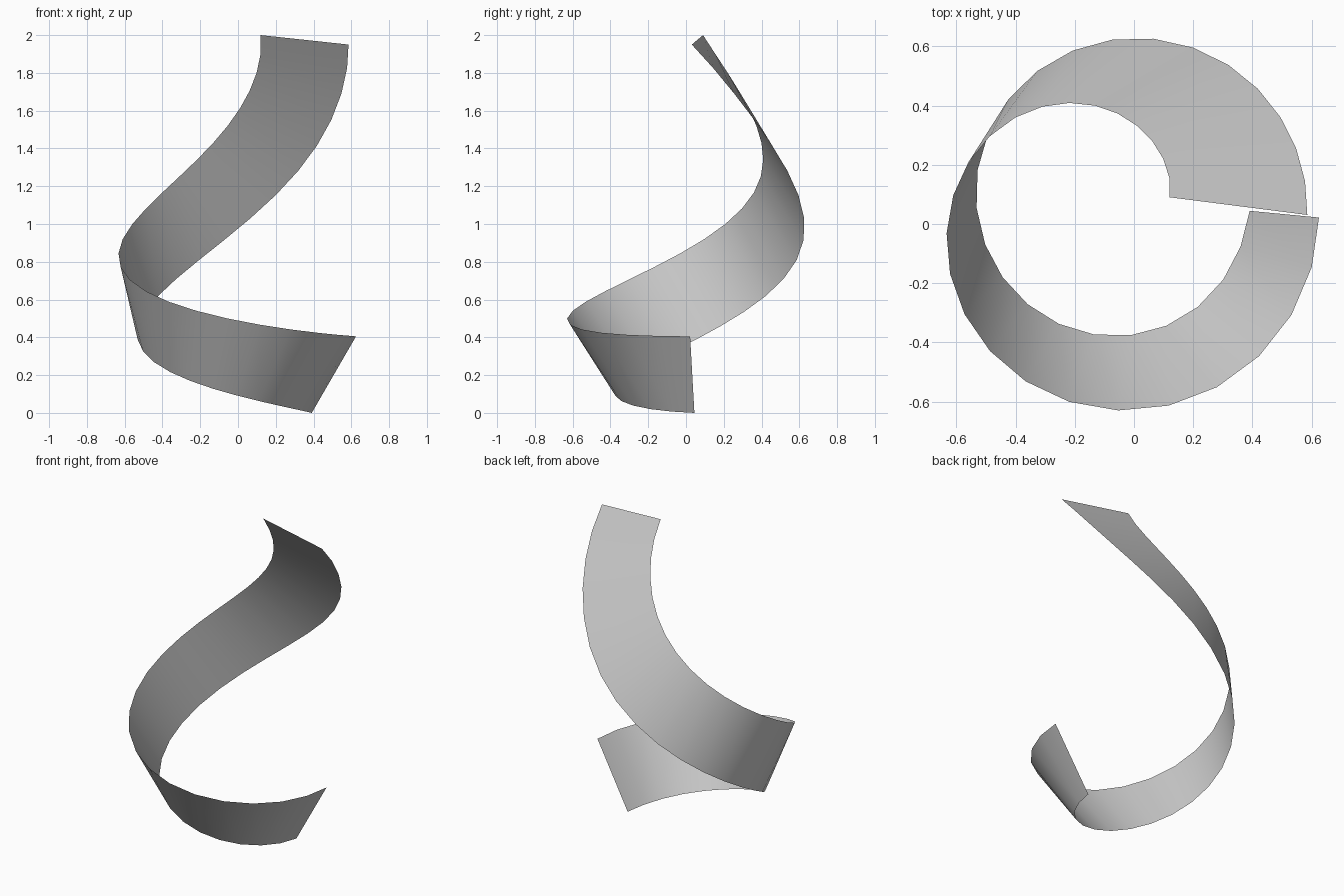
import bpy, bmesh
from math import radians, sin, cos

cube = bpy.data.objects.get("Cube")
if cube:
    bpy.data.objects.remove(cube)

SEGMENTS = 25
STATIONS = (0, 2, 7, 13, 18, 23, 25)

# Each rim of the ribbon: radius, angle in degrees, height at the stations
UPPER_RIM = ((.625, .614, .639, .618, .463, .242, .15),
             (2, -30, -110, -189, -242, -294, -323),
             (.405, .413, .54, .92, 1.34, 1.8, 2))
LOWER_RIM = ((.393, .355, .422, .58, .629, .604, .586),
             (6.5, -32, -127, -212, -276, -335, -357),
             (0, .02, .17, .535, 1.03, 1.69, 1.95))


def smooth_value(keys, t):
    """Polynomial passing through the keys at the stations."""
    total = 0
    for a, key in zip(STATIONS, keys):
        weight = key
        for b in STATIONS:
            if b != a:
                weight *= (t - b) / (a - b)
        total += weight
    return total


def rim_point(rim, t):
    radius, angle, height = (smooth_value(keys, t) for keys in rim)
    angle = radians(angle)
    return radius * cos(angle), radius * sin(angle), height


# Plain grey ribbon colour
grey = bpy.data.materials.new("plain grey")
grey.use_nodes = True
colour = (.6, .6, .6, 1)
grey.diffuse_color = colour
grey.node_tree.nodes["Principled BSDF"].inputs["Base Color"].default_value = colour

# Twisting ribbon: a strip of quads between the two rims
bm = bmesh.new()
rows = [[bm.verts.new(rim_point(rim, i)) for rim in (LOWER_RIM, UPPER_RIM)]
        for i in range(SEGMENTS + 1)]
for (low, high), (next_low, next_high) in zip(rows, rows[1:]):
    face = bm.faces.new((low, high, next_high, next_low))
    face.smooth = True
mesh = bpy.data.meshes.new("spiral_ribbon")
bm.to_mesh(mesh)
bm.free()
mesh.materials.append(grey)
ribbon = bpy.data.objects.new("spiral_ribbon", mesh)
bpy.context.collection.objects.link(ribbon)
